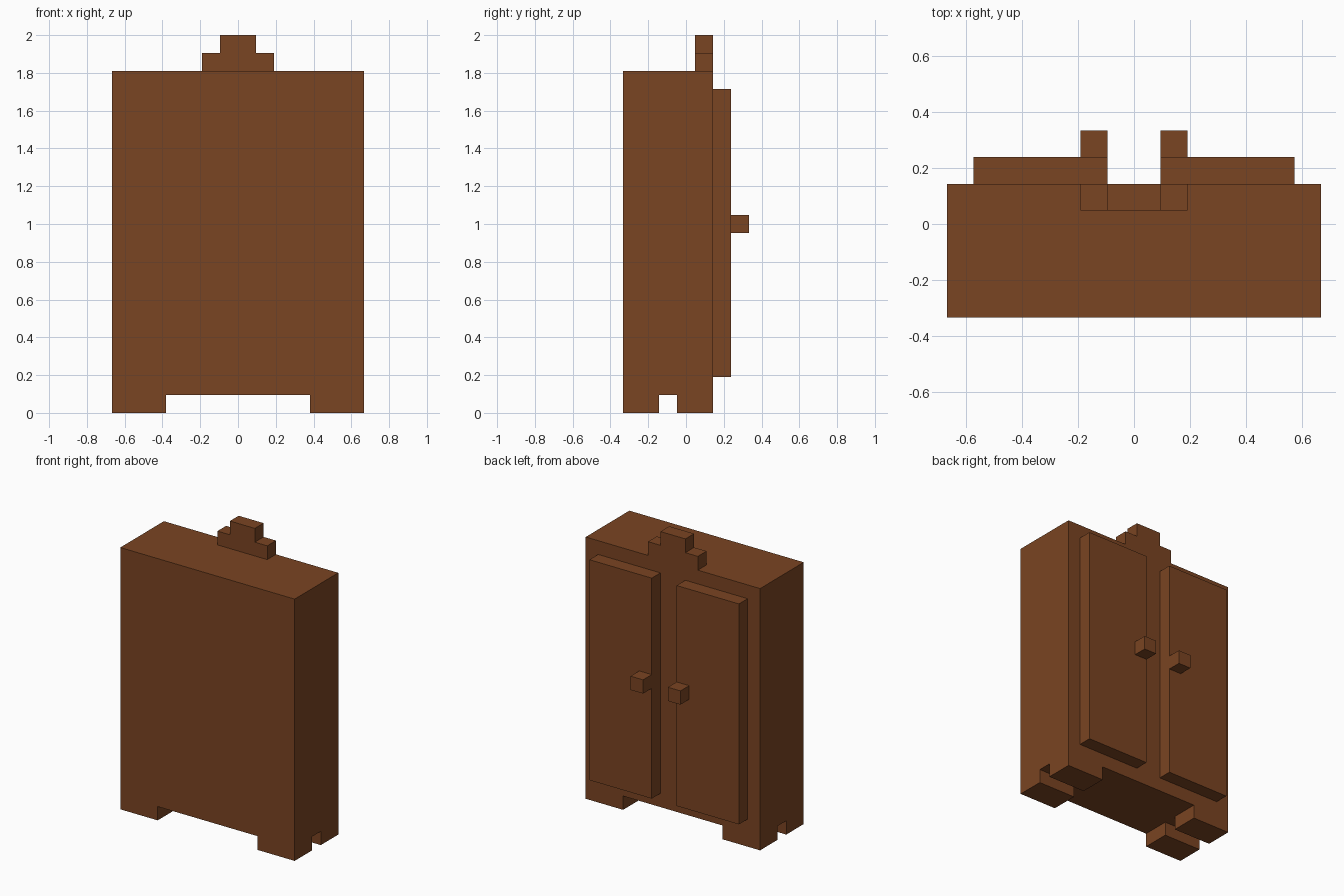
import bpy
import bmesh

if "Cube" in bpy.data.objects:
    bpy.data.objects.remove(bpy.data.objects["Cube"], do_unlink=True)

U = 2 / 21  # the whole cabinet sits on this block grid

wood = bpy.data.materials.new("brown wood")
wood.use_nodes = True
colour = (0.195, 0.058, 0.016, 1)
wood.diffuse_color = colour
wood.node_tree.nodes["Principled BSDF"].inputs["Base Color"].default_value = colour


def box(name, xs, ys, zs):
    """Flat-shaded box spanning the given ranges in grid units."""
    mesh = bpy.data.meshes.new(name)
    bm = bmesh.new()
    bmesh.ops.create_cube(bm, size=1)
    for v in bm.verts:
        v.co = [(r[0] if c < 0 else r[1]) * U for c, r in zip(v.co, (xs, ys, zs))]
    bm.to_mesh(mesh)
    bm.free()
    mesh.materials.append(wood)
    obj = bpy.data.objects.new(name, mesh)
    bpy.context.collection.objects.link(obj)
    return obj


def pair(name, xs, ys, zs):
    """One box on each side of the centre line."""
    box("left_" + name, xs, ys, zs)
    box("right_" + name, (-xs[1], -xs[0]), ys, zs)


# Carcass
box("cabinet_body", (-7, 7), (-3.5, 1.5), (1, 19))

# Feet
pair("front_foot", (4, 7), (-3.5, -1.5), (0, 1))
pair("back_foot", (4, 7), (-0.5, 1.5), (0, 1))

# Doors and knobs
pair("door", (1, 6), (1.5, 2.5), (2, 18))
pair("knob", (1, 2), (2.5, 3.5), (10, 11))

# Stepped crest on the top edge
box("crest_lower", (-2, 2), (0.5, 1.5), (19, 20))
box("crest_upper", (-1, 1), (0.5, 1.5), (20, 21))
